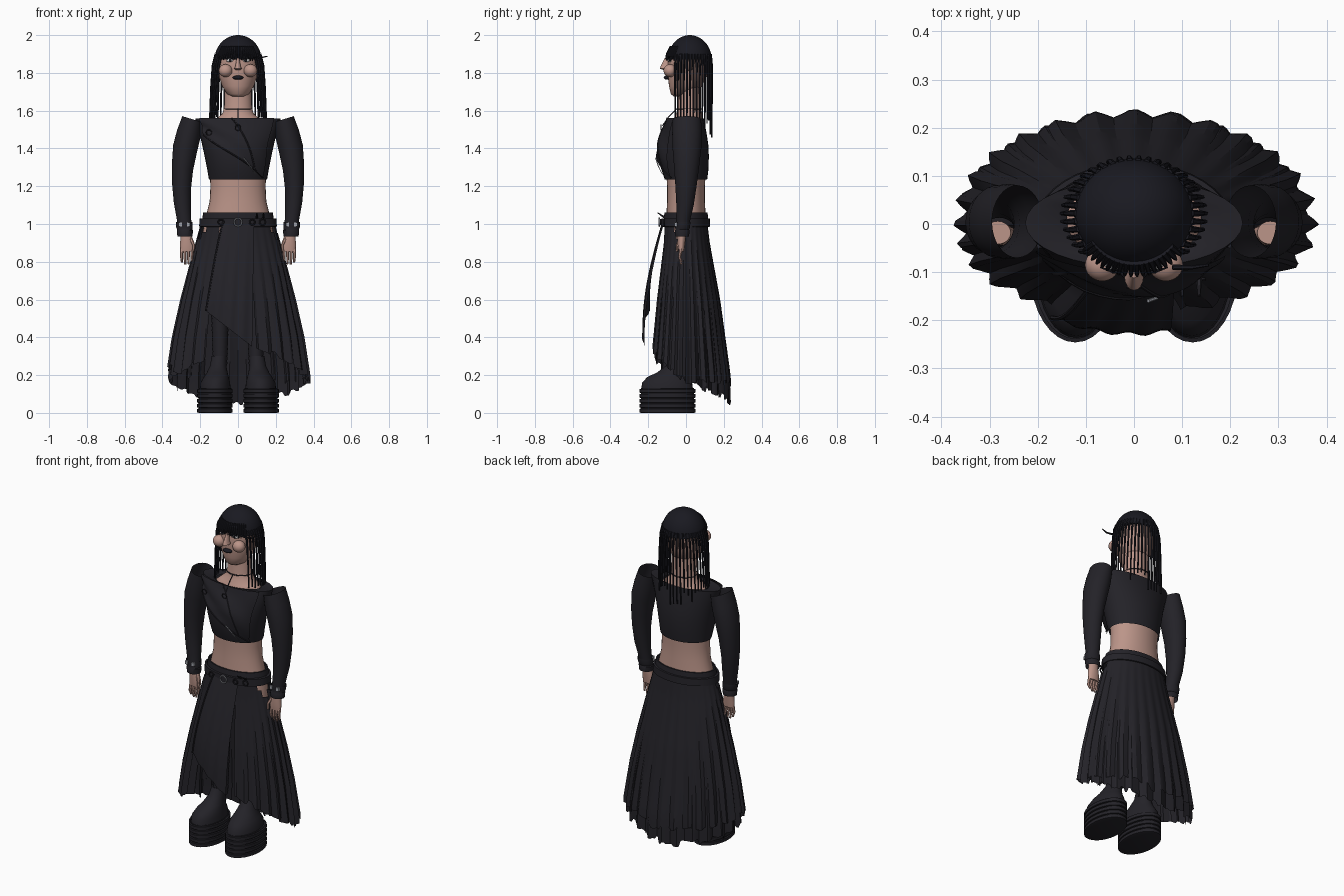
import bpy, bmesh, math, random
from math import sin, cos, pi

if "Cube" in bpy.data.objects:
    bpy.data.objects.remove(bpy.data.objects["Cube"])

random.seed(4)


def material(name, rgb):
    m = bpy.data.materials.new(name)
    m.diffuse_color = (*rgb, 1)
    m.use_nodes = True
    m.node_tree.nodes["Principled BSDF"].inputs["Base Color"].default_value = m.diffuse_color
    return m


BLACK = material("black_cloth", (0.017, 0.016, 0.021))
HAIR = material("black_hair", (0.010, 0.010, 0.015))
SKIN = material("skin", (0.50, 0.30, 0.25))
METAL = material("metal", (0.35, 0.36, 0.4))
WHITE = material("eye_white", (0.7, 0.7, 0.7))


def finish(ob, mat, angle=40):
    ob.data.materials.clear()
    ob.data.materials.append(mat)
    bpy.ops.object.select_all(action='DESELECT')
    ob.select_set(True)
    bpy.context.view_layer.objects.active = ob
    if ob.type == 'CURVE':
        bpy.ops.object.convert(target='MESH')
        ob = bpy.context.object
    bpy.ops.object.shade_smooth_by_angle(angle=math.radians(angle))
    return ob


def mesh(name, verts, faces, mat, angle=40):
    me = bpy.data.meshes.new(name)
    me.from_pydata(verts, [], faces)
    ob = bpy.data.objects.new(name, me)
    bpy.context.collection.objects.link(ob)
    return finish(ob, mat, angle)


def loft(name, rings, mat, caps=True, n=32, tilt=0):
    """Stack of ellipses (cx, cy, z, rx, ry)."""
    v = [(cx + rx * cos(2 * pi * i / n), cy + ry * sin(2 * pi * i / n), z + tilt * rx * cos(2 * pi * i / n))
         for cx, cy, z, rx, ry in rings for i in range(n)]
    f = [(r * n + i, r * n + (i + 1) % n, (r + 1) * n + (i + 1) % n, (r + 1) * n + i)
         for r in range(len(rings) - 1) for i in range(n)]
    if caps:
        f += [tuple(reversed(range(n))), tuple(range(len(v) - n, len(v)))]
    return mesh(name, v, f, mat)


def grid(name, fn, nu, nv, mat, skip=None, angle=40):
    v = [fn(i / nu, j / nv) for i in range(nu + 1) for j in range(nv + 1)]
    w = nv + 1
    f = [(i * w + j, (i + 1) * w + j, (i + 1) * w + j + 1, i * w + j + 1)
         for i in range(nu) for j in range(nv) if not (skip and skip(i / nu, j))]
    return mesh(name, v, f, mat, angle)


def strands(name, paths, r, mat, tip=0.4):
    cu = bpy.data.curves.new(name, 'CURVE')
    cu.dimensions, cu.bevel_depth, cu.bevel_resolution, cu.use_fill_caps = '3D', r, 1, True
    for p in paths:
        s = cu.splines.new('POLY')
        s.points.add(len(p) - 1)
        for k, co in enumerate(p):
            s.points[k].co = (*co, 1)
            s.points[k].radius = 1 + (tip - 1) * k / (len(p) - 1)
    ob = bpy.data.objects.new(name, cu)
    bpy.context.collection.objects.link(ob)
    return finish(ob, mat)


def ball(name, loc, scale, mat):
    bpy.ops.mesh.primitive_uv_sphere_add(segments=24, ring_count=14, radius=1, location=loc)
    bpy.context.object.scale = scale
    bpy.context.object.name = name
    return finish(bpy.context.object, mat)


def ring(name, loc, R, r, mat):
    bpy.ops.mesh.primitive_torus_add(major_radius=R, minor_radius=r, major_segments=20, minor_segments=6,
                                     location=loc, rotation=(pi / 2, 0, 0))
    bpy.context.object.name = name
    return finish(bpy.context.object, mat)


def lerp(table, z):
    if z <= table[0][0]:
        return table[0][1]
    for (a, p), (b, q) in zip(table, table[1:]):
        if z <= b:
            return p + (q - p) * (z - a) / (b - a)
    return table[-1][1]


# boots, legs, sleeves and hands, mirrored
for side, s in (("left", 1), ("right", -1)):
    def m(rings):
        return [(s * r[0], *r[1:]) for r in rings]
    sole = [(.122, -.098, 0, .086, .140)]
    for k in range(5):
        z = .003 + k * .026
        sole += [(.122, -.098, z, .094, .148), (.122, -.098, z + .018, .094, .148),
                 (.122, -.098, z + .020, .087, .141), (.122, -.098, z + .024, .087, .141)]
    loft(side + "_boot_sole", m(sole), BLACK)
    loft(side + "_boot_upper", m([(.12, -.1, .12, .082, .138), (.12, -.1, .16, .078, .132), (.115, -.095, .19, .066, .11),
                                  (.11, -.075, .213, .055, .08), (.105, -.05, .25, .043, .055),
                                  (.1, -.035, .3, .04, .045)]), BLACK)
    loft(side + "_boot_shaft", m([(.095, -.03 + .0001 * k, .25 + k * .0125, .036 + .0004 * k + .003 * (k % 2),
                                   .046 + .0004 * k) for k in range(30)] + [(.09, 0, .9, .07, .08)]), BLACK, n=20)
    loft(side + "_sleeve", m([(.242, .005, 1.555, .053, .075), (.26, .005, 1.48, .062, .078), (.28, .005, 1.4, .063, .076),
                              (.294, .003, 1.3, .056, .066), (.299, 0, 1.2, .05, .056), (.295, -.005, 1.1, .045, .046),
                              (.286, -.015, 1.02, .039, .037), (.28, -.02, .95, .036, .033)]),
         BLACK, caps=False, tilt=s * .3)
    loft(side + "_cuff", m([(.281, -.02, .935, .040, .036), (.281, -.02, .965, .043, .039), (.282, -.02, .97, .040, .036),
                            (.284, -.018, .985, .044, .04), (.285, -.017, 1.01, .044, .04)]), BLACK, caps=False)
    for x in (.262, .305):
        bpy.ops.mesh.primitive_cube_add(size=1, location=(s * x, -.054, .998))
        bpy.context.object.scale = (.018, .012, .02)
        bpy.context.object.name = side + "_cuff_buckle"
        finish(bpy.context.object, METAL)
    loft(side + "_hand", m([(.283, -.018, 1.0, .027, .024), (.275, -.022, .94, .029, .022), (.27, -.025, .89, .037, .019),
                            (.27, -.025, .855, .035, .014)]), SKIN, n=20)
    strands(side + "_fingers", [[(s * x, -.025, .87), (s * (x + .002), -.034, .825), (s * x, -.024, .82 - l)]
                                for x, l in ((.243, .02), (.261, .032), (.279, .034), (.297, .022))] +
            [[(s * .25, -.03, .925), (s * .235, -.045, .89), (s * .236, -.048, .855)]], .0095, SKIN, .6)
    ball(side + "_cheek", (s * .066, -.085, 1.812), (.036, .034, .034), SKIN)
    ball(side + "_eye", (s * .042, -.083, 1.866), (.02, .014, .01), WHITE)
    ball(side + "_iris", (s * .042, -.093, 1.866), (.008, .006, .008), HAIR)
    ball(side + "_ear", (s * .108, .02, 1.84), (.012, .02, .03), SKIN)
    strands(side + "_lash", [[(s * .02, -.098, 1.872), (s * .042, -.1, 1.88), (s * .07, -.09, 1.874)]], .004, HAIR)

# body and head
loft("midriff", [(0, 0, .86, .19, .10), (0, 0, .95, .188, .108), (0, 0, 1.03, .172, .105), (0, 0, 1.12, .15, .1),
                 (0, 0, 1.2, .146, .1), (0, 0, 1.28, .15, .105)], SKIN)
loft("chest_and_neck", [(0, 0, 1.4, .15, .1), (0, .005, 1.52, .155, .085), (0, .01, 1.56, .11, .075),
                        (0, .015, 1.585, .082, .066), (0, .018, 1.62, .073, .062), (0, .018, 1.75, .07, .062)], SKIN)
loft("head", [(0, -.03, 1.675, .03, .035), (0, -.018, 1.688, .058, .062), (0, -.002, 1.73, .085, .088),
              (0, .006, 1.78, .1, .102), (0, .012, 1.84, .108, .11), (0, .016, 1.89, .108, .11),
              (0, .018, 1.95, .085, .085)], SKIN)
loft("nose", [(0, -.098, 1.815, .012, .018), (0, -.108, 1.822, .02, .03), (0, -.108, 1.835, .014, .026),
              (0, -.098, 1.88, .007, .014)], SKIN, n=16)
ball("lips", (0, -.1, 1.775), (.029, .018, .011), HAIR)

# hair cap, hanging strands and fringe
cap = [(0, .02, 1.87 + .13 * sin(t * pi / 24), .124 * cos(t * pi / 24), .116 * cos(t * pi / 24)) for t in range(12)]
loft("hair_cap", cap + [(0, .02, 2.0, .004, .004)], HAIR)
paths = []
for k in range(32):
    a = .85 + k * (2 * pi - 1.7) / 31
    x, y = sin(a), -cos(a)
    end = 1.57 - (.12 * random.random() if y > .6 else .03 * random.random())
    paths.append([(.118 * x, .02 + .11 * y, 1.9), (.134 * x, .02 + .117 * y, 1.84),
                  (.143 * x, .02 + .118 * y, 1.72), (.15 * x, .02 + .116 * y, end)])
strands("hair_strands", paths, .0075, HAIR, .55)
fringe = []
for k in range(19):
    a = -.95 + k * .1
    x, y = sin(a), -cos(a)
    fringe.append([(.1 * x, .02 + .1 * y, 1.94), (.123 * x, .02 + .122 * y, 1.9),
                   (.128 * x, .02 + .128 * y, 1.862 + .018 * random.random())])
strands("fringe", fringe, .0075, HAIR, .4)
strands("hair_pin", [[(.08, -.09, 1.885), (.12, -.09, 1.88), (.155, -.085, 1.888)]], .006, HAIR, .5)

# crop top with a diagonal front flap
TOP = [(0, 0, 1.235, .154, .112), (0, -.006, 1.29, .163, .125), (0, -.01, 1.36, .177, .131), (0, -.01, 1.42, .19, .128),
       (0, -.006, 1.48, .205, .115), (0, 0, 1.54, .222, .098), (0, .002, 1.558, .226, .092)]
loft("crop_top", TOP + [(0, .005, 1.556, .16, .09), (0, .008, 1.545, .14, .088)], BLACK, caps=False)


def front(a, z, off):
    cy, rx, ry = (lerp([(r[2], r[i]) for r in TOP], z) for i in (1, 3, 4))
    return ((rx + off) * sin(a), cy - (ry + off) * cos(a), z)


def flap(u, v):
    a = -1.0 + 1.9 * u
    low = 1.47 - .225 * u
    return front(a, low + (1.562 - low) * v, .014 + .004 * sin(v * 9 + u * 6))


grid("front_flap", flap, 20, 10, BLACK)
strands("zip", [[front(.15 + .1 * k, 1.35 - .022 * k, .022) for k in range(5)]], .004, METAL)
strands("flap_edges", [[flap(k / 12, 0) for k in range(13)], [flap(.45 + k * .03, 1 - k / 12) for k in range(13)]],
        .004, BLACK, 1)
for p in (front(-.75, 1.485, .02), front(0, 1.51, .022)):
    ring("flap_ring", p, .014, .003, BLACK)
strands("necklace", [[(.074 * sin(a), .018 - .066 * cos(a), 1.61) for a in [k * pi / 12 for k in range(25)]],
                     [(0, -.05, 1.61), (0, -.09, 1.57), (0, -.125, 1.52)]], .003, BLACK, 1)

# pleated skirt layers
RX = [(.05, .372), (.2, .37), (.4, .342), (.6, .3), (.8, .25), (.95, .21), (1.03, .192)]
RF = [(.05, .2), (.2, .2), (.6, .16), (.9, .122), (1.03, .115)]
RB = [(.05, .235), (.2, .23), (.6, .178), (.9, .125), (1.03, .11)]


def layer(name, a0, a1, hems, scale, folds, torn=False):
    jag = [random.uniform(-.018, .018) for _ in range(200)]

    def fn(u, v):
        a = a0 + (a1 - a0) * u
        z = 1.03 - (1.03 - lerp(hems, a) - jag[int(u * 60)] * v) * v
        tri = abs((a * folds / (2 * pi)) % 1 * 2 - 1) - .5
        k = scale * (1 + .085 * tri * v ** .7)
        ry = lerp(RF if cos(a) > 0 else RB, z)
        return (k * lerp(RX, z) * sin(a), -k * ry * cos(a), z)

    def hole(u, j):
        a = a0 + (a1 - a0) * u
        near = min(abs(a - 1.3), abs(a - 2 * pi + 1.3))
        return torn and ((j == 1 and near < .33) or (j == 2 and near < .15))
    grid(name, fn, 120, 22, BLACK, hole, 25)


layer("skirt_outer", .28, 2 * pi - .5, [(.28, .34), (.8, .28), (1.57, .17), (2.4, .17), (3.14, .13), (4.0, .2),
                                        (4.7, .25), (5.3, .22), (5.8, .3)], 1, 28, True)
layer("skirt_under", 1.2, 2 * pi - 1.2, [(1.2, .2), (2, .13), (3.14, .05), (4.2, .12), (5.1, .21)], .97, 24, True)


# loose front drape
def drape(u, v):
    left, right = -.075 - .095 * v ** .8, .085 - .01 * v
    hem = .54 - .19 * u
    x = left + (right - left) * u
    y = -.124 - .105 * sin(v * pi / 2) + 1.2 * x * x + .004 * sin(u * 22) * v
    return (x, y, 1.02 - (1.02 - hem) * v)


grid("front_drape", drape, 24, 20, BLACK)
strands("drape_edge", [[drape(0, k / 14) for k in range(15)]], .005, BLACK, 1)

# belts with rings
loft("waistband", [(0, 0, 1.025, .19, .118), (0, 0, 1.06, .184, .114), (0, 0, 1.06, .176, .106)], BLACK, caps=False, n=40)
loft("belt", [(0, -.002, .985, .2, .124), (0, -.002, .987, .206, .13), (0, -.002, 1.028, .203, .128),
              (0, -.002, 1.03, .19, .118)], BLACK, caps=False, n=40)
for x, R in ((-.09, .014), (0, .021), (.075, .014), (.13, .016)):
    ring("belt_ring", (x, -.142 + 1.6 * x * x, 1.01), R, .004, METAL if x == 0 else BLACK)
strands("belt_spikes", [[(x, -.115, 1.035), (x, -.15, 1.06)] for x in (.1, .135)], .007, BLACK)
